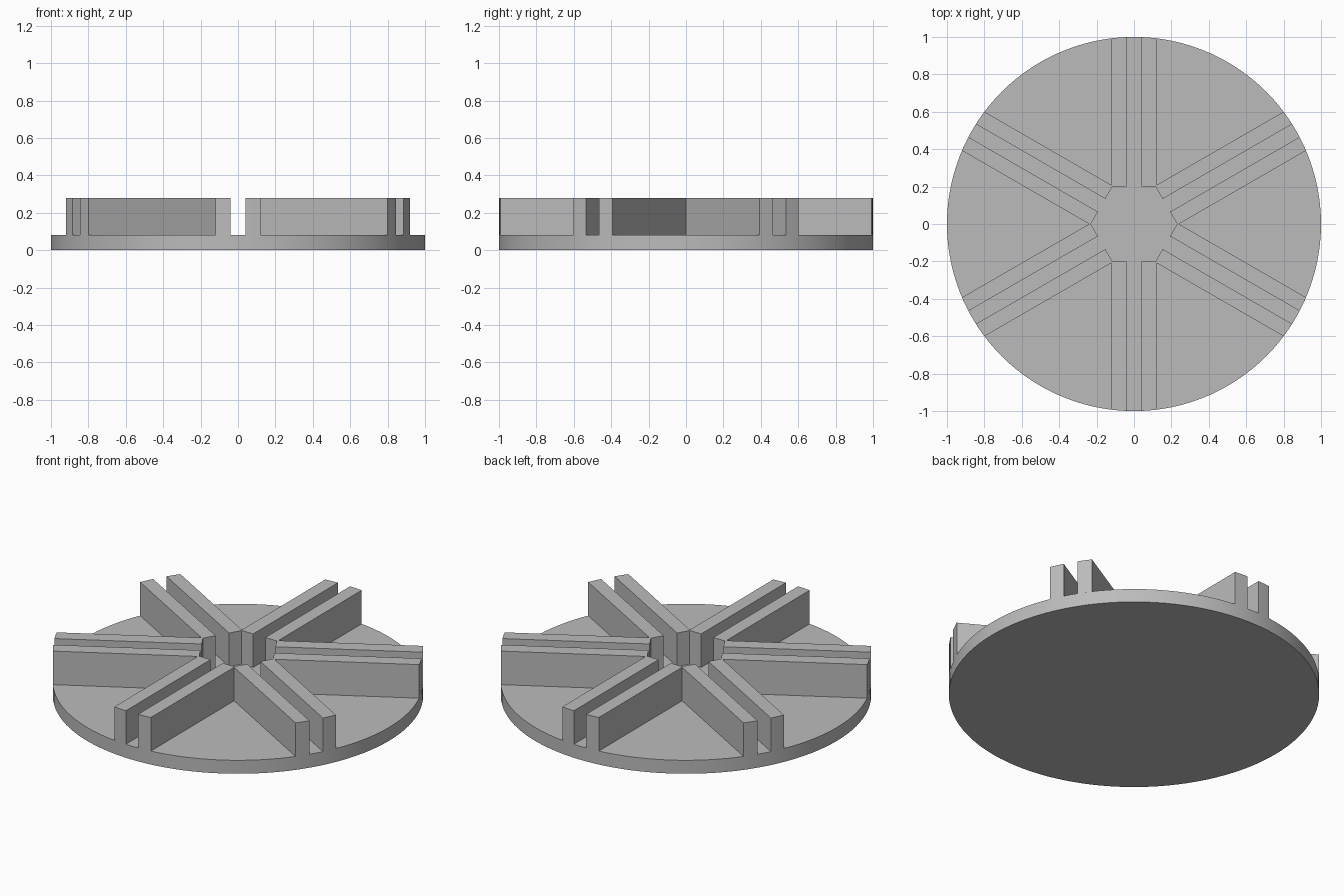
import bpy, bmesh
from math import sin, cos, radians, sqrt
from mathutils import Vector, Matrix

RADIUS, BASE_H, TOP = 1.0, 0.08, 0.28
SLOT, OUTER, HUB = 0.04, 0.12, 0.20   # slot half width, arm half width, hub apothem

cube = bpy.data.objects.get("Cube")
if cube:
    bpy.data.objects.remove(cube, do_unlink=True)

grey = bpy.data.materials.new("plain grey")
grey.use_nodes = True
colour = (0.5, 0.5, 0.5, 1)
grey.diffuse_color = colour
grey.node_tree.nodes["Principled BSDF"].inputs["Base Color"].default_value = colour


def prism(name, outline, z0, z1):
    """Extrude a flat outline from z0 to z1."""
    bm = bmesh.new()
    face = bm.faces.new([bm.verts.new((p.x, p.y, z0)) for p in outline])
    top = bmesh.ops.extrude_face_region(bm, geom=[face], use_keep_orig=True)["geom"]
    for v in top:
        if isinstance(v, bmesh.types.BMVert):
            v.co.z = z1
    bmesh.ops.recalc_face_normals(bm, faces=bm.faces[:])
    mesh = bpy.data.meshes.new(name)
    bm.to_mesh(mesh)
    bm.free()
    mesh.materials.append(grey)
    obj = bpy.data.objects.new(name, mesh)
    bpy.context.collection.objects.link(obj)
    bpy.ops.object.select_all(action="DESELECT")
    bpy.context.view_layer.objects.active = obj
    obj.select_set(True)
    bpy.ops.object.shade_smooth_by_angle(angle=radians(20))
    return obj


# Round base plate
prism("base_disc", [Vector((RADIUS * cos(radians(a * 3)), RADIUS * sin(radians(a * 3))))
                    for a in range(120)], 0, BASE_H)

# V-shaped wall: half of it runs along the 30 degree arm, the rest is mirrored
turn = Matrix.Rotation(radians(30), 2)
offsets = [SLOT + (OUTER - SLOT) * i / 2 for i in range(3)]
half = [turn @ Vector((sqrt(RADIUS ** 2 - t * t), -t)) for t in reversed(offsets)]
half.append(turn @ Vector((HUB, -SLOT)))
mirrored = [Vector((p.x, -p.y)) for p in reversed(half)]
crotch = Vector((OUTER / sin(radians(30)), 0))
hub_corner = Vector((HUB / cos(radians(30)), 0))
wall = [crotch] + half + [hub_corner] + mirrored

# Six walls leave a slot along every arm and a hexagonal opening in the middle
for k in range(6):
    spin = Matrix.Rotation(radians(60 * k), 2)
    prism(f"slot_wall_{k + 1}", [spin @ p for p in wall], BASE_H, TOP)
